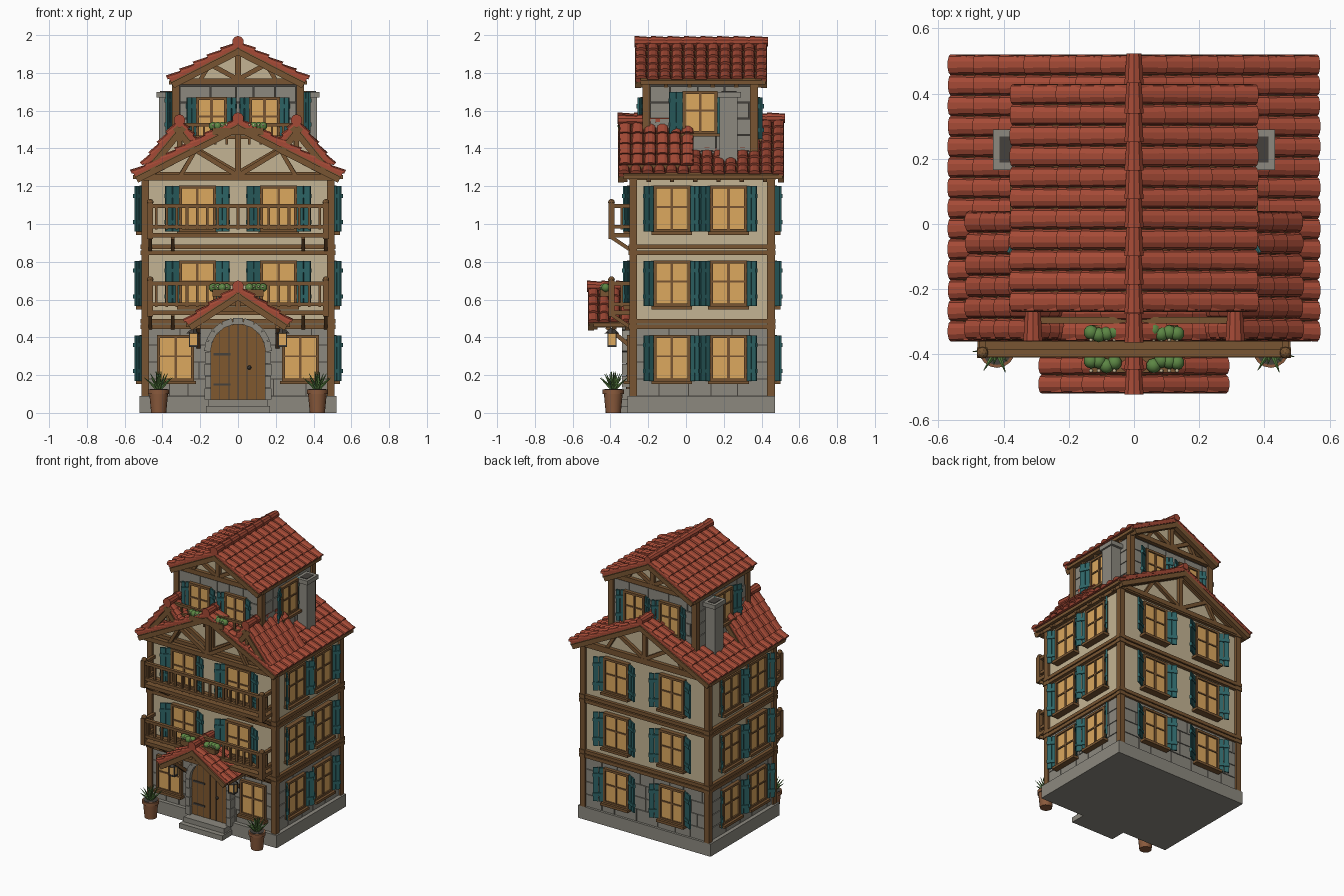
import bpy, bmesh, math, random
from mathutils import Matrix, Vector

random.seed(4)
if "Cube" in bpy.data.objects:
    bpy.data.objects.remove(bpy.data.objects["Cube"])

COLOURS = {"roof_red": "A54A36", "plaster": "C4B493", "timber": "785532",
           "door_wood": "80582F", "window_amber": "DCA85E", "shutter_teal": "2D6466",
           "stone": "8C897F", "dark_stone": "45413C", "leaf_green": "5C8644", "terracotta": "8A5A3C"}
PARTS, I = {}, Matrix()
SMOOTH = {"bushes", "flowers", "pots"}


def material(name):
    srgb = [int(COLOURS[name][i:i + 2], 16) / 255 for i in (0, 2, 4)]
    col = [((c + 0.055) / 1.055) ** 2.4 for c in srgb] + [1]
    m = bpy.data.materials.new(name)
    m.use_nodes = True
    m.diffuse_color = col
    b = m.node_tree.nodes["Principled BSDF"]
    b.inputs["Base Color"].default_value = col
    b.inputs["Roughness"].default_value = 0.8
    return m


def part(name, mat):
    return PARTS.setdefault(name, (bmesh.new(), mat))[0]


def T(x, y, z):
    return Matrix.Translation((x, y, z))


def box(name, mat, c, s, M=I):
    bmesh.ops.create_cube(part(name, mat), size=1, matrix=M @ T(*c) @ Matrix.Diagonal((*s, 1)))


def beam(name, mat, p, q, w=0.025):
    p, q = Vector(p), Vector(q)
    R = (q - p).to_track_quat('Z', 'Y').to_matrix().to_4x4()
    box(name, mat, (0, 0, 0), (w, w, (q - p).length), Matrix.Translation((p + q) / 2) @ R)


def loft(name, mat, ring_a, ring_b):
    bm = part(name, mat)
    a, b = [[bm.verts.new(p) for p in r] for r in (ring_a, ring_b)]
    for i in range(len(a)):
        j = (i + 1) % len(a)
        bm.faces.new((a[i], a[j], b[j], b[i]))
    bm.faces.new(a[::-1])
    bm.faces.new(b)


def prism(name, mat, pts, y0, y1):
    loft(name, mat, [(x, y0, z) for x, z in pts], [(x, y1, z) for x, z in pts])


def cone(name, mat, M, r1, r2, h, n=12):
    bmesh.ops.create_cone(part(name, mat), cap_ends=True, segments=n, radius1=r1, radius2=r2, depth=h, matrix=M)


def ball(name, mat, c, r):
    bmesh.ops.create_icosphere(part(name, mat), subdivisions=2, radius=r, matrix=T(*c))


def wall(x, y, z, deg):
    return T(x, y, z) @ Matrix.Rotation(math.radians(deg), 4, 'Z')


def window(M, w=0.18, h=0.23, shutter=0.065, angle=38):
    box("window_glass", "window_amber", (0, -0.012, 0), (w, 0.02, h), M)
    for s in (-1, 1):
        box("window_frames", "timber", (s * w / 2, -0.016, 0), (0.016, 0.032, h + 0.016), M)
        box("window_frames", "timber", (0, -0.016, s * h / 2), (w, 0.032, 0.016), M)
        if shutter:
            H = M @ T(s * (w / 2 + 0.008), -0.016, 0) @ Matrix.Rotation(math.radians(-s * angle), 4, 'Z')
            for k in (0.25, 0.75):
                box("shutters", "shutter_teal", (s * shutter * k, 0, 0), (shutter / 2 - 0.004, 0.01, h + 0.01), H)
            for z in (-0.3, 0.3):
                box("shutters", "shutter_teal", (s * shutter / 2, -0.002, z * h), (shutter, 0.018, 0.022), H)
    box("window_bars", "timber", (0, -0.016, 0), (0.014, 0.026, h), M)
    box("window_bars", "timber", (0, -0.016, 0.01), (w, 0.024, 0.01), M)
    box("window_sills", "timber", (0, -0.025, -h / 2 - 0.014), (w + 0.035, 0.05, 0.018), M)


def stonework(M, w, h, rows):
    # Courses of uneven blocks standing just proud of the wall
    step = h / rows
    for r in range(rows):
        x = -w / 2
        while x < w / 2 - 0.02:
            n = min(random.uniform(0.09, 0.18), w / 2 - x)
            box("stone_blocks", "stone", (x + n / 2, 0, (r + 0.5) * step), (n - 0.005, 0.016, step - 0.005), M)
            x += n


def roof(name, rx, rz, slopes, y0, y1, rows, cols):
    R = Vector((rx, 0, rz))
    for s, dx, dz in slopes:
        E = R + Vector((s * dx, 0, -dz))
        L = (E - R).length
        d, n = (E - R) / L, Vector((s * dz, 0, dx)) / L
        Y = lambda p, y: p + Vector((0, y, 0))
        ring = [R, E, E - n * 0.02, R - n * 0.02]
        loft(name + "_boards", "timber", [Y(p, y0 + 0.01) for p in ring], [Y(p, y1 - 0.01) for p in ring])
        for y in (y0 + 0.016, y1 - 0.016):
            beam(name + "_bargeboards", "timber", Y(R - n * 0.03, y), Y(E - n * 0.03, y), 0.032)
            beam(name + "_verges", "roof_red", Y(R + n * 0.004, y), Y(E + n * 0.004, y), 0.026)
        beam(name + "_fascia", "timber", Y(E - n * 0.012, y0 + 0.03), Y(E - n * 0.012, y1 - 0.01), 0.022)
        for k in range(cols):
            if k % 2 == 0:
                y = y0 + 0.04 + (y1 - y0 - 0.08) * k / max(cols - 1, 1)
                beam(name + "_rafters", "timber", Y(E - d * 0.1 - n * 0.03, y), Y(E - n * 0.03, y), 0.022)
        # Overlapping barrel tiles
        cw, step = (y1 - y0) / cols, L / rows
        for c in range(cols):
            for r in range(rows):
                lift = random.uniform(0.01, 0.015)
                def arc(v, up, k):
                    return [Y(R + d * v + n * (up + 0.02 * math.sin(a * math.pi / 5)),
                              y0 + cw * (c + 0.5 + 0.5 * k * math.cos(a * math.pi / 5))) for a in range(6)]
                loft(name + "_tiles", "roof_red", arc(r * step, 0, 0.92),
                     arc((r + 1.12) * step if r < rows - 1 else L + 0.008, lift, 1))
    # Round ridge caps
    caps = max(2, round((y1 - y0) / 0.09))
    cl = (y1 - y0) / caps
    for k in range(caps):
        cone(name + "_ridge_caps", "roof_red", T(rx, y0 + cl * (k + 0.5), rz + 0.02)
             @ Matrix.Rotation(math.pi / 2, 4, 'X'), 0.024, 0.031, cl * 1.08, 10)


def truss(name, half, z, top, y):
    beam(name, "timber", (-half, y, z), (half, y, z), 0.032)
    beam(name, "timber", (0, y, z), (0, y, top), 0.03)
    for s in (-1, 1):
        beam(name, "timber", (0, y, z + 0.01), (s * half * 0.45, y, z + (top - z) * 0.55), 0.025)
        beam(name, "timber", (s * half * 0.62, y, z), (s * half * 0.45, y, z + (top - z) * 0.55), 0.022)
        beam(name, "timber", (s * half, y, z), (0, y, top), 0.026)


def frame(name, hx, y0, y1, z0, z1, bands):
    # Corner posts and horizontal bands around a storey block
    for s in (-1, 1):
        for y in (y0, y1):
            box(name, "timber", (s * hx, y, (z0 + z1) / 2), (0.04, 0.04, z1 - z0))
    for z in bands:
        for y in (y0, y1):
            box(name, "timber", (0, y, z), (2 * hx + 0.05, 0.045, 0.024))
        for s in (-1, 1):
            box(name, "timber", (s * hx, (y0 + y1) / 2, z), (0.045, y1 - y0 + 0.05, 0.024))


# Main body
box("foundation", "stone", (0, 0.08, 0.045), (1.045, 0.78, 0.09))
box("ground_storey", "dark_stone", (0, 0.085, 0.27), (0.982, 0.732, 0.36))
box("upper_walls", "plaster", (0, 0.085, 0.855), (0.98, 0.73, 0.81))
prism("attic_walls", "plaster", [(-0.49, 1.25), (0.49, 1.25), (0, 1.52)], -0.28, 0.45)
frame("body_frame", 0.49, -0.28, 0.45, 0.09, 1.26, (0.455, 0.485, 0.847, 0.879, 1.245))
for y in (-0.29, 0.46):
    truss("gable_truss", 0.49, 1.26, 1.51, y)
truss("front_open_truss", 0.5, 1.245, 1.51, -0.335)

for z in (0.29, 0.685, 1.08):
    ground = z < 0.4
    for x in (-0.15, 0.15):
        window(wall(0.49, 0.075 + x, z, 90))
        window(wall(-0.49, 0.075 + x, z, -90))
    for s in (-1, 1):
        window(wall(s * 0.22, 0.45, z, 180), shutter=0.075, angle=28)
        window(wall(s * (0.33 if ground else 0.215), -0.28, z, 0), shutter=0 if ground else 0.08, angle=25)
for M, w in ((wall(0, -0.28, 0.09, 0), 0.95), (wall(0, 0.45, 0.09, 180), 0.95),
             (wall(0.49, 0.085, 0.09, 90), 0.7), (wall(-0.49, 0.085, 0.09, -90), 0.7)):
    stonework(M, w, 0.36, 4)

# Top storey
box("top_storey", "dark_stone", (0, 0.075, 1.53), (0.66, 0.57, 0.46))
prism("top_gable_walls", "plaster", [(-0.33, 1.75), (0.33, 1.75), (0, 1.925)], -0.21, 0.36)
frame("top_frame", 0.33, -0.21, 0.36, 1.3, 1.76, (1.75,))
for y in (-0.22, 0.37):
    truss("top_truss", 0.33, 1.755, 1.92, y)
for M, w in ((wall(0, -0.21, 1.3, 0), 0.62), (wall(0, 0.36, 1.3, 180), 0.62),
             (wall(0.33, 0.075, 1.3, 90), 0.53), (wall(-0.33, 0.075, 1.3, -90), 0.53)):
    stonework(M, w, 0.43, 5)
for s in (-1, 1):
    window(wall(s * 0.14, -0.21, 1.56, 0), 0.15, 0.21, 0.056, 28)
    window(wall(s * 0.14, 0.36, 1.56, 180), 0.15, 0.21, 0.056, 28)
    window(wall(s * 0.33, 0.075, 1.59, s * 90), 0.17, 0.21, 0.08, 25)
    # Chimneys
    box("chimneys", "stone", (s * 0.382, 0.225, 1.5), (0.075, 0.095, 0.36))
    box("chimney_caps", "stone", (s * 0.382, 0.228, 1.685), (0.1, 0.125, 0.03))
    box("chimney_flues", "dark_stone", (s * 0.385, 0.228, 1.7), (0.055, 0.08, 0.006))

# Roofs
both = lambda dx, dz: ((-1, dx, dz), (1, dx, dz))
roof("main_roof", 0, 1.54, both(0.55, 0.28), -0.36, 0.52, 7, 14)
roof("top_roof", 0, 1.945, both(0.36, 0.185), -0.27, 0.43, 5, 11)
roof("porch_roof", 0, 0.65, both(0.27, 0.175), -0.52, -0.29, 4, 4)
for s in (-1, 1):
    roof("side_dormer_roof", s * 0.31, 1.53, ((s, 0.18, 0.22), (-s, 0.11, 0.135)), -0.355, 0.04, 4, 6)
    prism("dormer_walls", "plaster", [(s * 0.46, 1.31), (s * 0.2, 1.38), (s * 0.31, 1.5)], -0.28, 0.02)
    beam("dormer_braces", "timber", (s * 0.31, -0.335, 1.36), (s * 0.31, -0.335, 1.51), 0.025)

# Balconies
for z in (0.53, 0.94):
    box("balcony_decks", "timber", (0, -0.345, z), (0.96, 0.13, 0.025))
    for h in (0.045, 0.155):
        box("balcony_rails", "timber", (0, -0.395, z + h), (0.96, 0.024, 0.02))
        for s in (-1, 1):
            box("balcony_rails", "timber", (s * 0.465, -0.34, z + h), (0.022, 0.12, 0.02))
    for k in range(17):
        box("balusters", "timber", (-0.432 + k * 0.054, -0.395, z + 0.09), (0.014, 0.014, 0.12))
    for s in (-1, 1):
        box("balcony_posts", "timber", (s * 0.465, -0.395, z + 0.075), (0.032, 0.032, 0.19))
        ball("balcony_post_caps", "timber", (s * 0.465, -0.395, z + 0.175), 0.018)
        box("balusters", "timber", (s * 0.465, -0.34, z + 0.09), (0.014, 0.014, 0.12))
        for x in (0.345, 0.465):
            beam("balcony_brackets", "timber", (s * x, -0.29, z - 0.08), (s * x, -0.395, z - 0.01), 0.02)

# Small roof railing
for z in (1.46, 1.525):
    box("roof_railing", "timber", (0, -0.295, z), (0.64, 0.02, 0.018))
for k in range(-5, 6):
    box("roof_railing", "timber", (k * 0.06, -0.295, 1.475), (0.013, 0.013, 0.11))

# Planters with bushes and flowers
for y, z in ((-0.43, 0.635), (-0.335, 1.49)):
    box("planters", "timber", (0, y, z), (0.27, 0.05, 0.035))
    for s in (-1, 1):
        for k in range(4):
            x = s * (0.06 + k * 0.024)
            ball("bushes", "leaf_green", (x, y + random.uniform(-0.006, 0.012), z + 0.028), 0.023)
            ball("flowers", "plaster", (x, y - 0.02, z + 0.034), 0.006)

# Porch timbers and lanterns
beam("porch_frame", "timber", (0, -0.49, 0.55), (0, -0.49, 0.64), 0.024)
beam("porch_frame", "timber", (-0.13, -0.49, 0.55), (0.13, -0.49, 0.55), 0.024)
for s in (-1, 1):
    beam("porch_frame", "timber", (s * 0.23, -0.28, 0.465), (s * 0.23, -0.51, 0.465), 0.028)
    beam("porch_frame", "timber", (s * 0.21, -0.29, 0.35), (s * 0.21, -0.42, 0.455), 0.022)
    box("lantern_glass", "window_amber", (s * 0.235, -0.392, 0.39), (0.04, 0.04, 0.06))
    cone("lantern_caps", "dark_stone", T(s * 0.235, -0.392, 0.435), 0.04, 0.006, 0.03, 4)
    box("lantern_bases", "dark_stone", (s * 0.235, -0.392, 0.355), (0.048, 0.048, 0.01))
    for a in (-1, 1):
        for b in (-1, 1):
            box("lantern_bars", "dark_stone", (s * 0.235 + a * 0.021, -0.392 + b * 0.021, 0.39), (0.006, 0.006, 0.07))

# Arched door, stone surround and steps
spring, r = 0.325, 0.145
arch = [(r * math.cos(a * math.pi / 12), spring + r * math.sin(a * math.pi / 12)) for a in range(13)]
prism("door", "door_wood", [(r, 0.07)] + arch + [(-r, 0.07)], -0.315, -0.28)
for k in range(-2, 3):
    x = k * 0.048
    top = spring + math.sqrt(r * r - x * x)
    box("door_grooves", "dark_stone", (x, -0.315, (0.07 + top) / 2), (0.004, 0.004, top - 0.07))
for z in (0.15, 0.31):
    box("door_hinges", "dark_stone", (-0.085, -0.317, z), (0.09, 0.008, 0.012))
ball("door_knob", "dark_stone", (0.06, -0.322, 0.24), 0.011)
for k in range(9):
    a = math.pi * (k + 0.5) / 9
    box("door_arch", "stone", (0.16, 0, 0), (0.034, 0.07, 0.055), T(0, -0.305, spring) @ Matrix.Rotation(-a, 4, 'Y'))
for s in (-1, 1):
    for k in range(4):
        box("door_jambs", "stone", (s * 0.16, -0.305, 0.1 + k * 0.064), (0.036 - 0.004 * (k % 2), 0.07, 0.06))
box("door_steps", "stone", (0, -0.36, 0.018), (0.34, 0.12, 0.036))
box("door_steps", "stone", (0, -0.34, 0.053), (0.32, 0.09, 0.036))

# Potted plants
for s in (-1, 1):
    x, y = s * 0.42, -0.385
    cone("pots", "terracotta", T(x, y, 0.052), 0.04, 0.05, 0.104, 16)
    cone("pots", "terracotta", T(x, y, 0.112), 0.056, 0.056, 0.022, 16)
    cone("pot_soil", "dark_stone", T(x, y, 0.122), 0.047, 0.047, 0.008, 16)
    for k in range(20):
        tilt = (0.15, 0.5, 0.85)[k % 3]
        M = T(x, y, 0.12) @ Matrix.Rotation(k * 2.4, 4, 'Z') @ Matrix.Rotation(tilt, 4, 'X')
        cone("pot_leaves", "leaf_green", M @ T(0, 0, 0.05), 0.011, 0.001, 0.1, 4)

# Turn every part into an object
mats = {name: material(name) for name in COLOURS}
for name, (bm, mat) in PARTS.items():
    bmesh.ops.recalc_face_normals(bm, faces=bm.faces)
    for f in bm.faces:
        f.smooth = name in SMOOTH and len(f.verts) < 5
    mesh = bpy.data.meshes.new(name)
    bm.to_mesh(mesh)
    bm.free()
    mesh.materials.append(mats[mat])
    bpy.context.collection.objects.link(bpy.data.objects.new(name, mesh))
